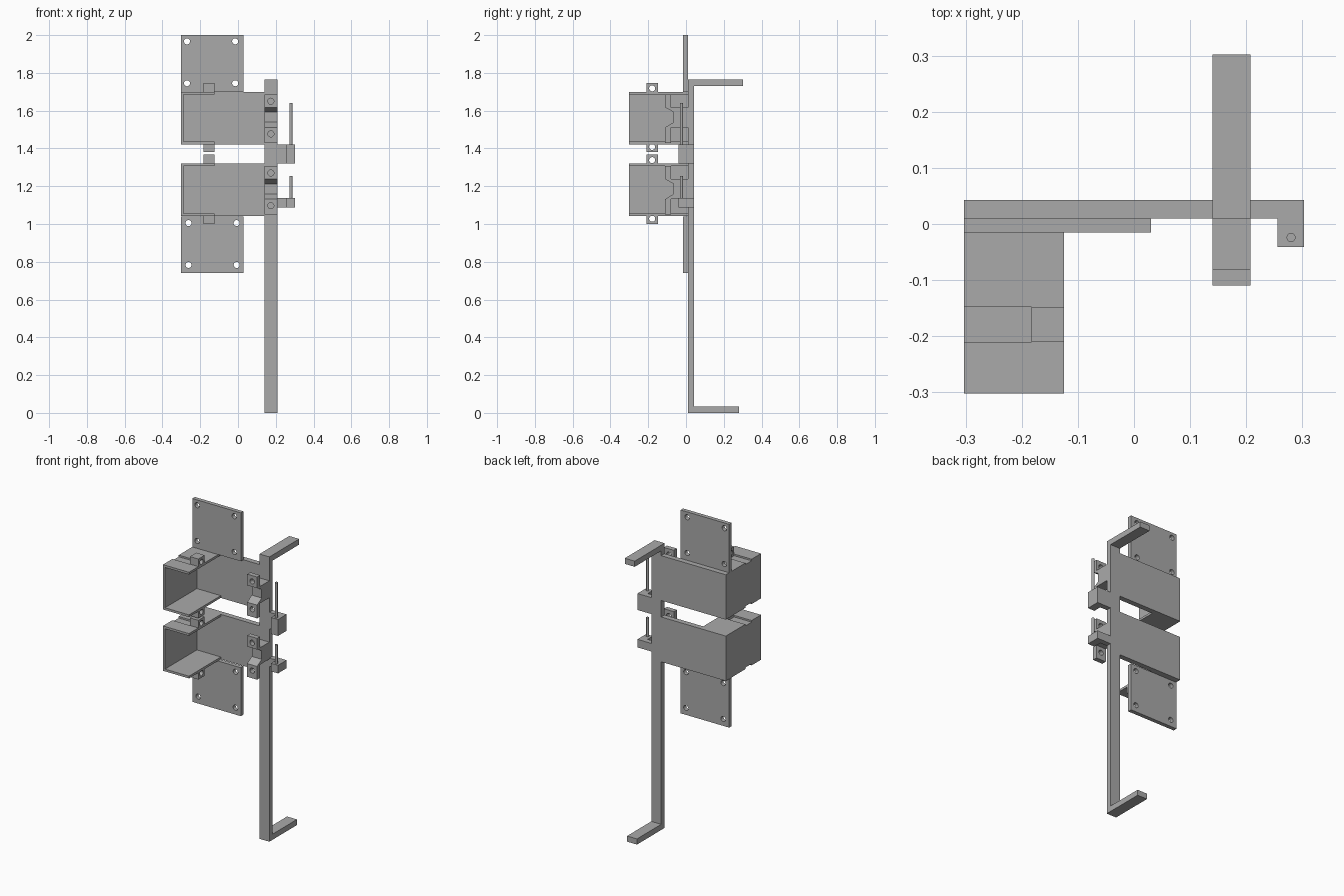
import bpy, bmesh
from math import radians
from mathutils import Matrix, Vector

if "Cube" in bpy.data.objects:
    bpy.data.objects.remove(bpy.data.objects["Cube"], do_unlink=True)

grey = bpy.data.materials.new("plain_grey")
grey.use_nodes = True
grey.diffuse_color = (0.4, 0.4, 0.4, 1)
grey.node_tree.nodes["Principled BSDF"].inputs["Base Color"].default_value = (0.4, 0.4, 0.4, 1)


def finish(name, bm):
    bmesh.ops.recalc_face_normals(bm, faces=bm.faces)
    mesh = bpy.data.meshes.new(name)
    bm.to_mesh(mesh)
    bm.free()
    mesh.materials.append(grey)
    obj = bpy.data.objects.new(name, mesh)
    bpy.context.scene.collection.objects.link(obj)
    return obj


def add_box(bm, x, y, z):
    size = Vector((x[1] - x[0], y[1] - y[0], z[1] - z[0]))
    mid = Vector((x[0] + x[1], y[0] + y[1], z[0] + z[1])) / 2
    bmesh.ops.create_cube(bm, size=1, matrix=Matrix.Translation(mid) @ Matrix.Diagonal(size).to_4x4())


def add_rod(bm, centre, radius, length, axis):
    turn = {"X": Matrix.Rotation(radians(90), 4, "Y"),
            "Y": Matrix.Rotation(radians(90), 4, "X"),
            "Z": Matrix.Identity(4)}[axis]
    bmesh.ops.create_cone(bm, cap_ends=True, segments=24, radius1=radius, radius2=radius,
                          depth=length, matrix=Matrix.Translation(centre) @ turn)


def box(name, x, y, z):
    bm = bmesh.new()
    add_box(bm, x, y, z)
    return finish(name, bm)


def prism(name, points, plane, low, high):
    """Extrude a closed profile lying in XZ (along y) or YZ (along x)."""
    bm = bmesh.new()
    place = (lambda a, b: (a, low, b)) if plane == "XZ" else (lambda a, b: (low, a, b))
    face = bm.faces.new([bm.verts.new(place(a, b)) for a, b in points])
    out = bmesh.ops.extrude_face_region(bm, geom=[face])
    verts = [v for v in out["geom"] if isinstance(v, bmesh.types.BMVert)]
    step = high - low
    bmesh.ops.translate(bm, verts=verts, vec=(0, step, 0) if plane == "XZ" else (step, 0, 0))
    # The starting face must stay as the near cap exactly once
    if not face.is_valid:
        bmesh.ops.holes_fill(bm, edges=bm.edges)
    return finish(name, bm)


def cut(obj, cutter_bm):
    cutter = finish("cutter", cutter_bm)
    mod = obj.modifiers.new("cut", "BOOLEAN")
    mod.operation, mod.solver, mod.object = "DIFFERENCE", "EXACT", cutter
    result = bpy.data.meshes.new_from_object(obj.evaluated_get(bpy.context.evaluated_depsgraph_get()))
    obj.modifiers.clear()
    obj.data = result
    bpy.data.objects.remove(cutter, do_unlink=True)


def drill(obj, centres, radius, axis):
    bm = bmesh.new()
    for c in centres:
        add_rod(bm, c, radius, 0.1, axis)
    cut(obj, bm)


# Upright post with two arms pointing back
POST = (0.14, 0.208)
prism("post_and_arms", [(0.01, 0), (0.28, 0), (0.28, 0.035), (0.043, 0.035), (0.043, 1.73),
                        (0.302, 1.73), (0.302, 1.765), (0.01, 1.765)], "YZ", *POST)

# Square mounting plates with corner holes
for name, low, high, xs, zs in (("upper_mount_plate", 1.70, 2.0, (-0.27, -0.015), (1.745, 1.967)),
                                ("lower_mount_plate", 0.74, 1.04, (-0.262, -0.007), (0.783, 1.005))):
    plate = box(name, (-0.303, 0.03), (-0.015, 0.01), (low, high))
    drill(plate, [(x, 0, z) for x in xs for z in zs], 0.016, "Y")

LUG_X, LUG_Y = (-0.183, -0.125), (-0.21, -0.148)
SKIN = 0.014
for prefix, base in (("upper", 1.422), ("lower", 1.042)):
    top = base + 0.278

    # Back panel joining tray and post
    box(prefix + "_back_panel", (-0.303, POST[0]), (0.01, 0.043), (base, top))

    # Tray, open at the front and inner side, grooved outside
    tray = prism(prefix + "_tray",
                 [(-0.303, base), (-0.125, base), (-0.125, base + SKIN), (-0.289, base + SKIN),
                  (-0.289, top - SKIN), (-0.125, top - SKIN), (-0.125, top), (-0.303, top)],
                 "XZ", -0.302, 0.01)
    grooves = bmesh.new()
    for z in (base, top):
        add_box(grooves, (-0.4, LUG_X[0]), LUG_Y, (z - 0.01, z + 0.01))
    cut(tray, grooves)

    # Pierced lugs above and below the tray
    for side, z0, z1, hole in (("top", top - 0.005, top + 0.047, top + 0.018),
                               ("bottom", base - 0.042, base + 0.005, base - 0.014)):
        lug = box(prefix + "_" + side + "_lug", LUG_X, LUG_Y, (z0, z1))
        drill(lug, [(-0.154, -0.179, hole)], 0.016, "X")

    # Notched clamp on the post with two pierced ears
    profile = [(0.01, 0.09), (-0.08, 0.09), (-0.08, 0.008), (-0.11, 0.008), (-0.11, 0.09),
               (-0.065, 0.117), (-0.065, 0.17), (-0.11, 0.195), (-0.11, 0.264),
               (-0.08, 0.264), (-0.08, 0.195), (0.01, 0.195)]
    clamp = prism(prefix + "_clamp", [(y, base + z) for y, z in profile], "YZ", *POST)
    drill(clamp, [(0.174, -0.1, base + h) for h in (0.055, 0.228)], 0.016, "Y")

# Side pegs: L-shaped block carrying a thin rod
for prefix, low, high, tip in (("upper", 1.32, 1.422, 1.64), ("lower", 1.088, 1.138, 1.255)):
    box(prefix + "_peg_bridge", (POST[1], 0.256), (0.01, 0.043), (low, high))
    box(prefix + "_peg_block", (0.256, 0.303), (-0.041, 0.043), (low, high))
    bm = bmesh.new()
    add_rod(bm, (0.28, -0.024, (high + tip) / 2), 0.008, tip - high, "Z")
    rod = finish(prefix + "_peg_rod", bm)
    for p in rod.data.polygons:
        p.use_smooth = len(p.vertices) == 4
    for e in rod.data.edges:
        e.use_edge_sharp = abs(rod.data.vertices[e.vertices[0]].co.z
                               - rod.data.vertices[e.vertices[1]].co.z) < 1e-4
